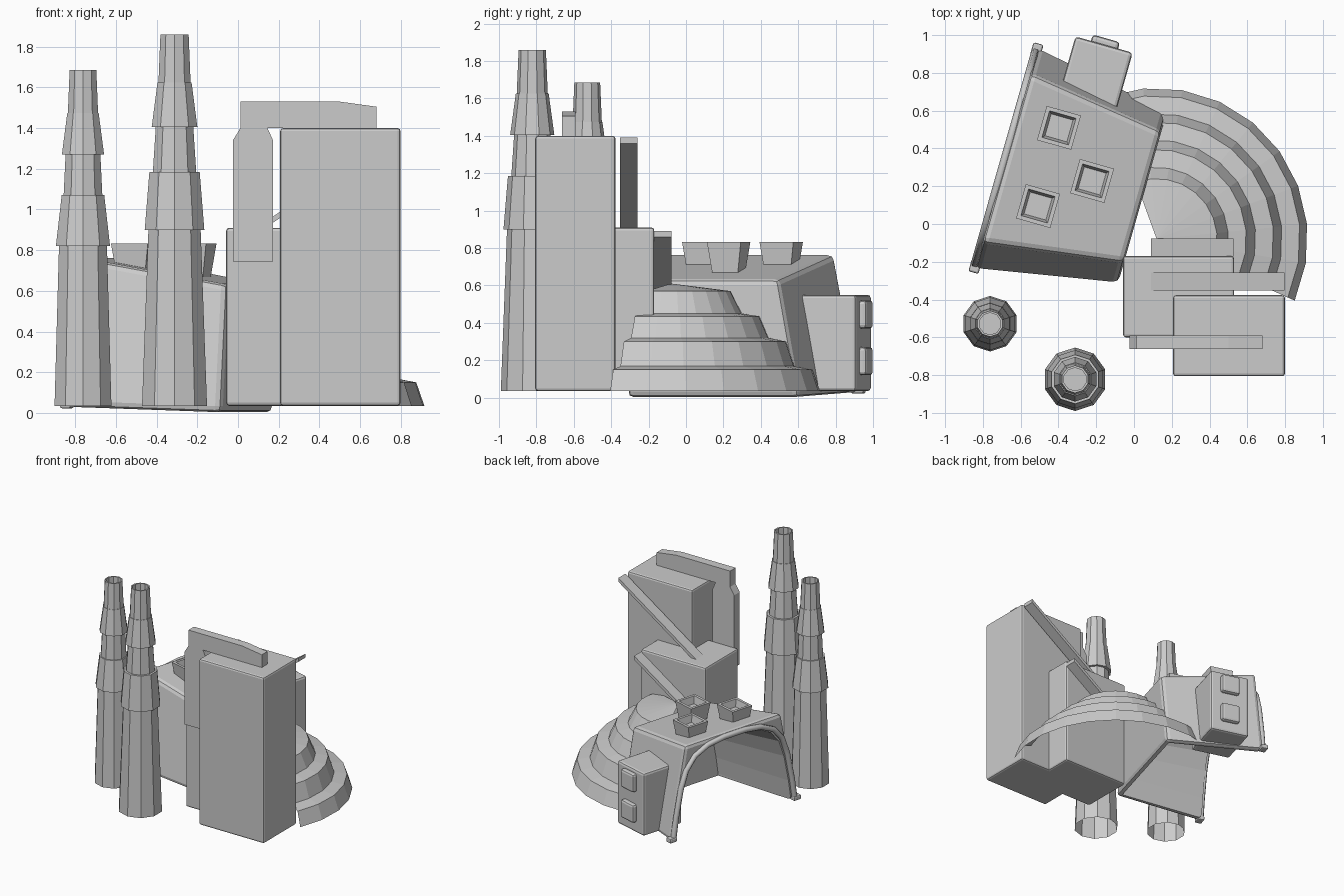
import bpy, bmesh
from math import sin, cos, radians, pi
from mathutils import Matrix, Vector

if "Cube" in bpy.data.objects:
    bpy.data.objects.remove(bpy.data.objects["Cube"])

YAW = Matrix.Rotation(radians(-15.9), 4, 'Z')   # hall direction


def make(name, verts, faces, matrix=None, bevel=0, fix=True):
    me = bpy.data.meshes.new(name)
    bm = bmesh.new()
    vs = [bm.verts.new(v) for v in verts]
    for f in faces:
        bm.faces.new([vs[i] for i in f])
    if fix:
        bmesh.ops.recalc_face_normals(bm, faces=bm.faces)
    bm.to_mesh(me)
    bm.free()
    ob = bpy.data.objects.new(name, me)
    bpy.context.collection.objects.link(ob)
    if matrix:
        ob.matrix_world = matrix
    if bevel:
        m = ob.modifiers.new("bevel", 'BEVEL')
        m.width, m.segments, m.limit_method = bevel, 2, 'ANGLE'
    return ob


def loft(name, a, b, matrix=None, bevel=0):
    """Closed solid between two matching outlines."""
    n = len(a)
    sides = [(i, (i + 1) % n, (i + 1) % n + n, i + n) for i in range(n)]
    return make(name, a + b, sides + [tuple(range(n))[::-1], tuple(range(n, 2 * n))], matrix, bevel)


def box(name, x, y, z, matrix=None, bevel=0):
    ring = lambda h: [(x[0], y[0], h), (x[1], y[0], h), (x[1], y[1], h), (x[0], y[1], h)]
    return loft(name, ring(z[0]), ring(z[1]), matrix, bevel)


def slab(name, outline, y0, y1, bevel=0):
    return loft(name, [(x, y0, z) for x, z in outline], [(x, y1, z) for x, z in outline], None, bevel)


def revolve(name, profile, centre, n, a0=0, span=2 * pi):
    closed = span > 6.28
    cols = n if closed else n + 1
    verts = [(centre[0] + r * cos(a0 + span * i / n), centre[1] + r * sin(a0 + span * i / n), z)
             for r, z in profile for i in range(cols)]
    faces = [(j * cols + i, j * cols + (i + 1) % cols, (j + 1) * cols + (i + 1) % cols, (j + 1) * cols + i)
             for j in range(len(profile) - 1) for i in range(n)]
    return make(name, verts, faces, fix=False)


# Chimneys: stacked tapering tubes with a recessed floor
revolve("short_chimney", [(.147, .035), (.124, .82), (.14, .82), (.11, 1.07), (.1, 1.07), (.09, 1.27),
        (.109, 1.27), (.081, 1.475), (.078, 1.475), (.069, 1.685), (.058, 1.685), (.058, 1.56), (.001, 1.56)],
        (-.762, -.528), 10, radians(18))
revolve("tall_chimney", [(.168, .035), (.135, .9), (.154, .9), (.13, 1.185), (.112, 1.185), (.097, 1.405),
        (.118, 1.405), (.088, 1.625), (.083, 1.625), (.073, 1.86), (.061, 1.86), (.061, 1.72), (.001, 1.72)],
        (-.312, -.822), 10, radians(18))

# Stepped dome, a wedge between the hall and the tower
revolve("stepped_dome", [(.80, .035), (.76, .15), (.665, .168), (.62, .3), (.525, .32), (.475, .435),
        (.38, .45), (.32, .57), (.001, .61)], (.12, -.08), 9, radians(-24), radians(134))

# Tower blocks
box("tall_tower", (.207, .799), (-.806, -.377), (.035, 1.40), bevel=.015)
box("short_tower", (-.058, .53), (-.6, -.17), (.035, .91), bevel=.015)

# Duct running up the short block and over the tall one
slab("duct", [(-.025, .745), (.172, .745), (.172, 1.34), (.145, 1.40), (.68, 1.40), (.68, 1.505),
              (.5, 1.53), (.012, 1.53), (.012, 1.40), (-.025, 1.34)], -.662, -.59)

# Sloping conveyors behind the blocks
for name, x1, z1, y0, y1 in (("upper_conveyor", .797, 1.39, -.352, -.258), ("lower_conveyor", .527, .89, -.172, -.078)):
    z0 = z1 - (x1 - .09) * .68
    slab(name, [(.09, z0 - .03), (x1, z1 - .03), (x1, z1), (.09, z0)], y0, y1)

# Hall: tapered body with a sloping roof, hollowed by an arch
V = .15


def section(u, base, top, z0, z1):
    return [(u, V - base, z0), (u, V + base, z0), (u, V + top, z1), (u, V - top, z1)]


hall = loft("hall", section(-.745, .61, .465, .03, .768), section(.005, .475, .36, .003, .63), YAW, .03)
half = [(.57, .03), (.545, .2), (.5, .42), (.45, .56), (.37, .655), (.25, .71), (.1, .73)]
arch = [(-v, z) for v, z in half] + half[::-1]
cut = [(-.58, -.1)] + arch + [(.58, -.1)]
cutter = loft("hall_cutter", [(-.85, V + v, z) for v, z in cut],
              [(-.03, V + v * .76, z * .8) for v, z in cut], YAW)
cutter.hide_render = True
cutter.hide_viewport = True
m = hall.modifiers.new("hollow", 'BOOLEAN')
m.operation, m.object, m.solver = 'DIFFERENCE', cutter, 'EXACT'

# Raised rim around the arch, with small feet
cu = bpy.data.curves.new("arch_rim", 'CURVE')
cu.dimensions, cu.bevel_depth, cu.bevel_resolution, cu.use_fill_caps = '3D', .022, 1, True
sp = cu.splines.new('POLY')
sp.points.add(len(arch) - 1)
for p, (v, z) in zip(sp.points, arch):
    p.co = (-.752, V + v * 1.02, z + .01, 1)
rim = bpy.data.objects.new("arch_rim", cu)
rim.matrix_world = YAW
bpy.context.collection.objects.link(rim)
for s in (-1, 1):
    c = V + s * .595
    box("arch_foot", (-.775, -.72), (c - .035, c + .035), (.022, .06), YAW, .01)

# Side annex with two framed windows
box("annex", (-.57, -.255), (.5, .87), (.035, .55), YAW, .018)
for z0, z1 in ((.12, .27), (.37, .52)):
    box("annex_window", (-.485, -.335), (.85, .905), (z0, z1), YAW, .018)

# Roof hoppers: flared boxes with a hollow top
hopper_rings = [(.07, .66), (.094, .832), (.073, .832), (.06, .775)]
for x, y in ((-.397, .509), (-.222, .228), (-.508, .095)):
    verts = [(sx * h, sy * h, z) for h, z in hopper_rings for sx, sy in ((-1, -1), (1, -1), (1, 1), (-1, 1))]
    faces = [(4 * j + i, 4 * j + (i + 1) % 4, 4 * j + 4 + (i + 1) % 4, 4 * j + 4 + i)
             for j in range(3) for i in range(4)]
    make("roof_hopper", verts, faces + [(3, 2, 1, 0), (12, 13, 14, 15)],
         Matrix.Translation((x, y, 0)) @ YAW)
